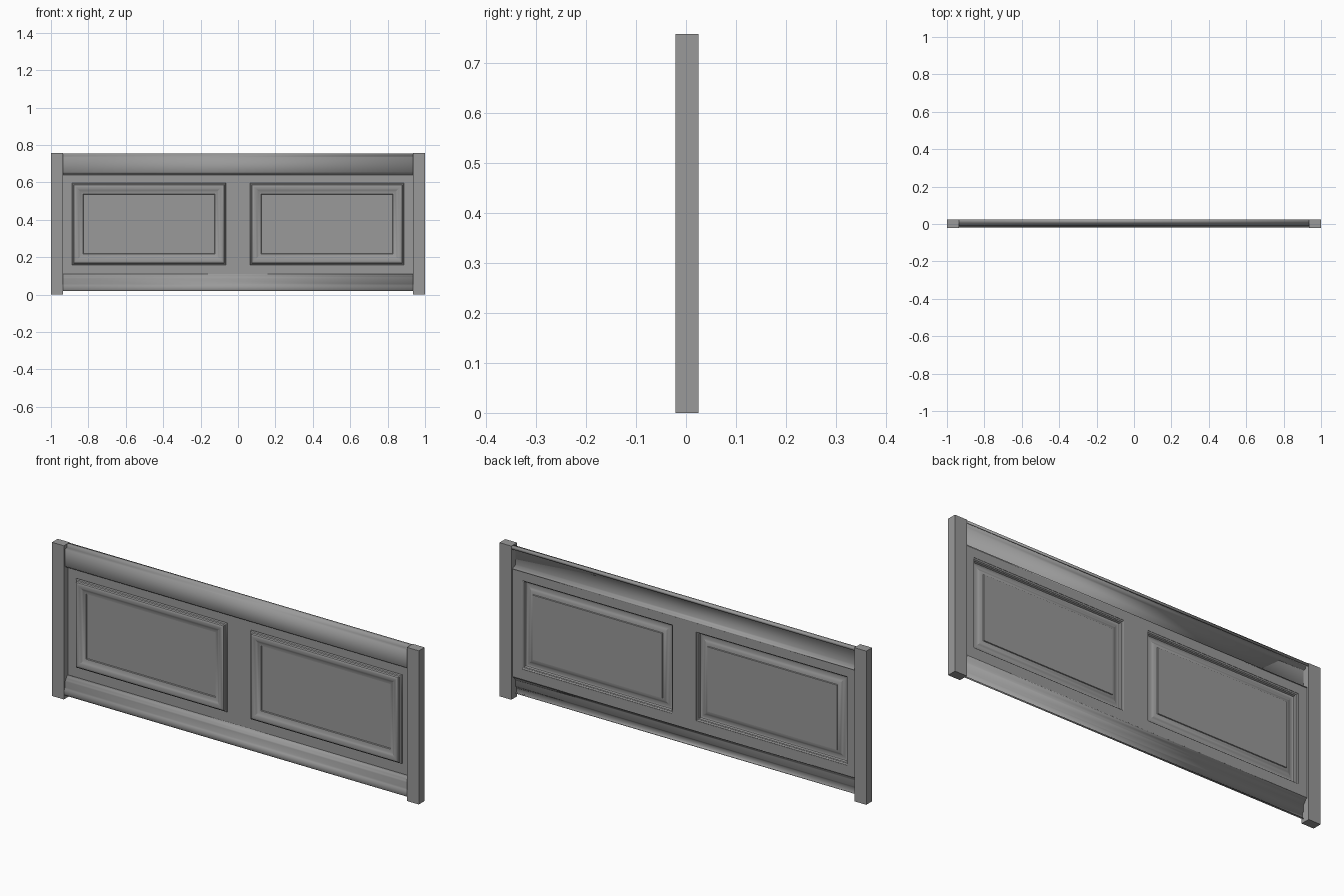
import bpy, bmesh, math

if "Cube" in bpy.data.objects:
    bpy.data.objects.remove(bpy.data.objects["Cube"])

FRAME_Y = 0.012                 # depth of the pressed sheet at the panel frame
THICK = 0.003                   # sheet thickness
X_END = 0.943                   # sheet runs slightly into the end posts

grey = bpy.data.materials.new("dark_grey")
grey.diffuse_color = (0.32, 0.32, 0.32, 1)
grey.use_nodes = True
grey.node_tree.nodes["Principled BSDF"].inputs["Base Color"].default_value = grey.diffuse_color


def finish(bm, name, thick=0.0):
    bmesh.ops.remove_doubles(bm, verts=bm.verts, dist=1e-5)
    bmesh.ops.recalc_face_normals(bm, faces=bm.faces)
    me = bpy.data.meshes.new(name)
    bm.to_mesh(me)
    bm.free()
    me.materials.append(grey)
    ob = bpy.data.objects.new(name, me)
    bpy.context.collection.objects.link(ob)
    if thick:
        bpy.ops.object.select_all(action='DESELECT')
        ob.select_set(True)
        bpy.context.view_layer.objects.active = ob
        bpy.ops.object.shade_smooth_by_angle(angle=math.radians(28))
        mod = ob.modifiers.new("thickness", 'SOLIDIFY')
        mod.thickness = thick
        mod.offset = 0
    return ob


def box(name, x0, x1, y0, y1, z0, z1):
    bm = bmesh.new()
    bmesh.ops.create_cube(bm, size=1)
    for v in bm.verts:
        v.co = ((x0 + x1) / 2 + v.co.x * (x1 - x0),
                (y0 + y1) / 2 + v.co.y * (y1 - y0),
                (z0 + z1) / 2 + v.co.z * (z1 - z0))
    return finish(bm, name)


def strip(name, profile):
    """Folded sheet: sweep an open (y, z) profile along x."""
    bm = bmesh.new()
    pairs = [[bm.verts.new((x, y, z)) for x in (-X_END, X_END)]
             for y, z in profile]
    for a, b in zip(pairs, pairs[1:]):
        bm.faces.new((a[0], a[1], b[1], b[0]))
    return finish(bm, name, THICK)


# Pressed panel section: (inset from opening, y)
RINGS = [(0.0, FRAME_Y), (0.003, 0.004), (0.008, 0.002), (0.011, -0.006),
         (0.015, -0.008), (0.022, -0.008), (0.030, -0.0065),
         (0.038, -0.0035), (0.046, 0.0005), (0.054, 0.003),
         (0.058, 0.0035), (0.060, 0.0075)]


def panel(name, x0, x1, z0, z1):
    bm = bmesh.new()
    loops = [[bm.verts.new(p) for p in (
        (x0 + i, y, z0 + i), (x1 - i, y, z0 + i),
        (x1 - i, y, z1 - i), (x0 + i, y, z1 - i))] for i, y in RINGS]
    for a, b in zip(loops, loops[1:]):
        for k in range(4):
            n = (k + 1) % 4
            bm.faces.new((a[k], a[n], b[n], b[k]))
    bm.faces.new(loops[-1])
    return finish(bm, name, THICK)


# End posts
for side, a in (("left", -1.0), ("right", 0.935)):
    box(side + "_post", a, a + 0.065, -0.0205, 0.0245, 0, 0.757)

# Top rail: stands forward of the frame, folds back into a lip at the top
strip("top_rail", [
    (FRAME_Y, 0.638), (FRAME_Y, 0.644), (0.004, 0.646), (-0.006, 0.649),
    (-0.010, 0.655), (-0.010, 0.735), (0.003, 0.739), (0.006, 0.754),
    (0.0225, 0.754), (0.0225, 0.742)])

# Bottom rail: steps forward in two mouldings
strip("bottom_rail", [
    (FRAME_Y, 0.112), (FRAME_Y, 0.108), (0.003, 0.104), (-0.001, 0.096),
    (-0.007, 0.090), (-0.009, 0.085), (-0.009, 0.056), (-0.014, 0.050),
    (-0.018, 0.042), (-0.0185, 0.024), (-0.015, 0.020), (-0.008, 0.020)])

# Panel frame
OX0, OX1, OZ0, OZ1 = 0.065, 0.888, 0.160, 0.597
YF, YB = FRAME_Y - THICK / 2, FRAME_Y + THICK / 2
box("lower_frame_rail", -X_END, X_END, YF, YB, 0.110, OZ0)
box("upper_frame_rail", -X_END, X_END, YF, YB, OZ1, 0.640)
box("centre_stile", -OX0, OX0, YF, YB, OZ0, OZ1)
box("left_stile", -X_END, -OX1, YF, YB, OZ0, OZ1)
box("right_stile", OX1, X_END, YF, YB, OZ0, OZ1)

# Pressed panels: proud at the front, hollow at the back
panel("left_panel", -OX1, -OX0, OZ0, OZ1)
panel("right_panel", OX0, OX1, OZ0, OZ1)
